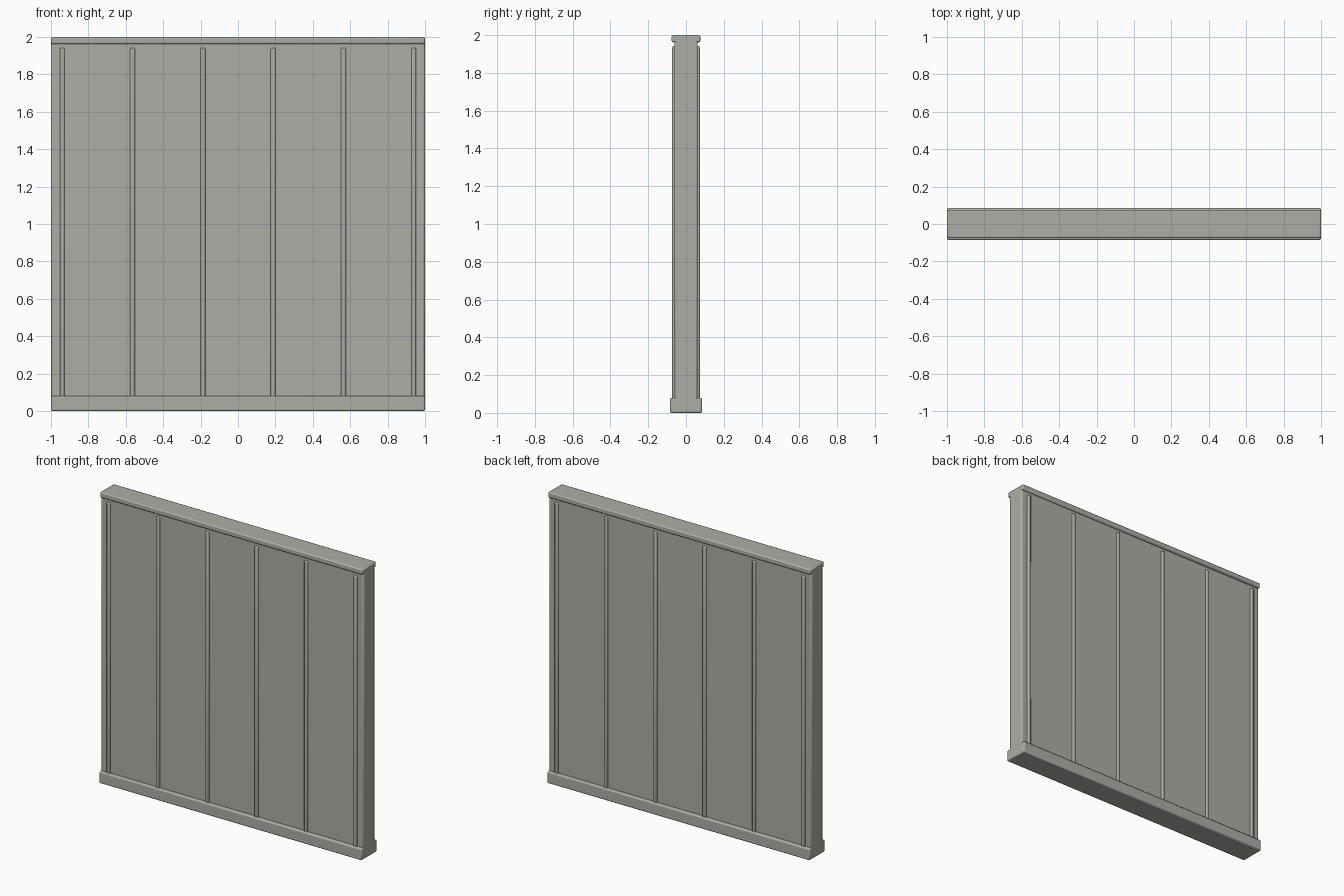
import bpy

cube = bpy.data.objects.get("Cube")
if cube:
    bpy.data.objects.remove(cube, do_unlink=True)

# Single stone-grey finish
COLOUR = (0.42, 0.42, 0.39, 1)
grey = bpy.data.materials.new("warm_grey")
grey.use_nodes = True
grey.diffuse_color = COLOUR
grey.node_tree.nodes["Principled BSDF"].inputs["Base Color"].default_value = COLOUR


def block(name, x, half_w, half_d, z0, z1, bevel, y=0.0):
    """Box with rounded edges, given by half sizes and its z range."""
    bpy.ops.mesh.primitive_cube_add(size=2, location=(x, y, (z0 + z1) / 2))
    ob = bpy.context.object
    ob.name = name
    ob.scale = (half_w, half_d, (z1 - z0) / 2)
    bpy.ops.object.transform_apply(location=False, rotation=False, scale=True)
    ob.data.materials.append(grey)
    mod = ob.modifiers.new("rounded_edges", "BEVEL")
    mod.width = bevel
    mod.segments = 2
    bpy.ops.object.shade_smooth_by_angle()
    return ob


# Main slab, skirting and top rail
block("wall_panel", 0, 1.0, 0.062, 0.02, 1.98, 0.01)
block("skirting", 0, 1.0, 0.085, 0, 0.08, 0.008)
block("top_rail", 0, 1.0, 0.076, 1.962, 2.0, 0.008)

# Six vertical battens on each face
COUNT, SPACING = 6, 0.376
for side, y in (("front", -0.062), ("back", 0.062)):
    for i in range(COUNT):
        x = (i - (COUNT - 1) / 2) * SPACING
        block(f"{side}_batten_{i + 1}", x, 0.013, 0.0115, 0.06, 1.942, 0.008, y)
